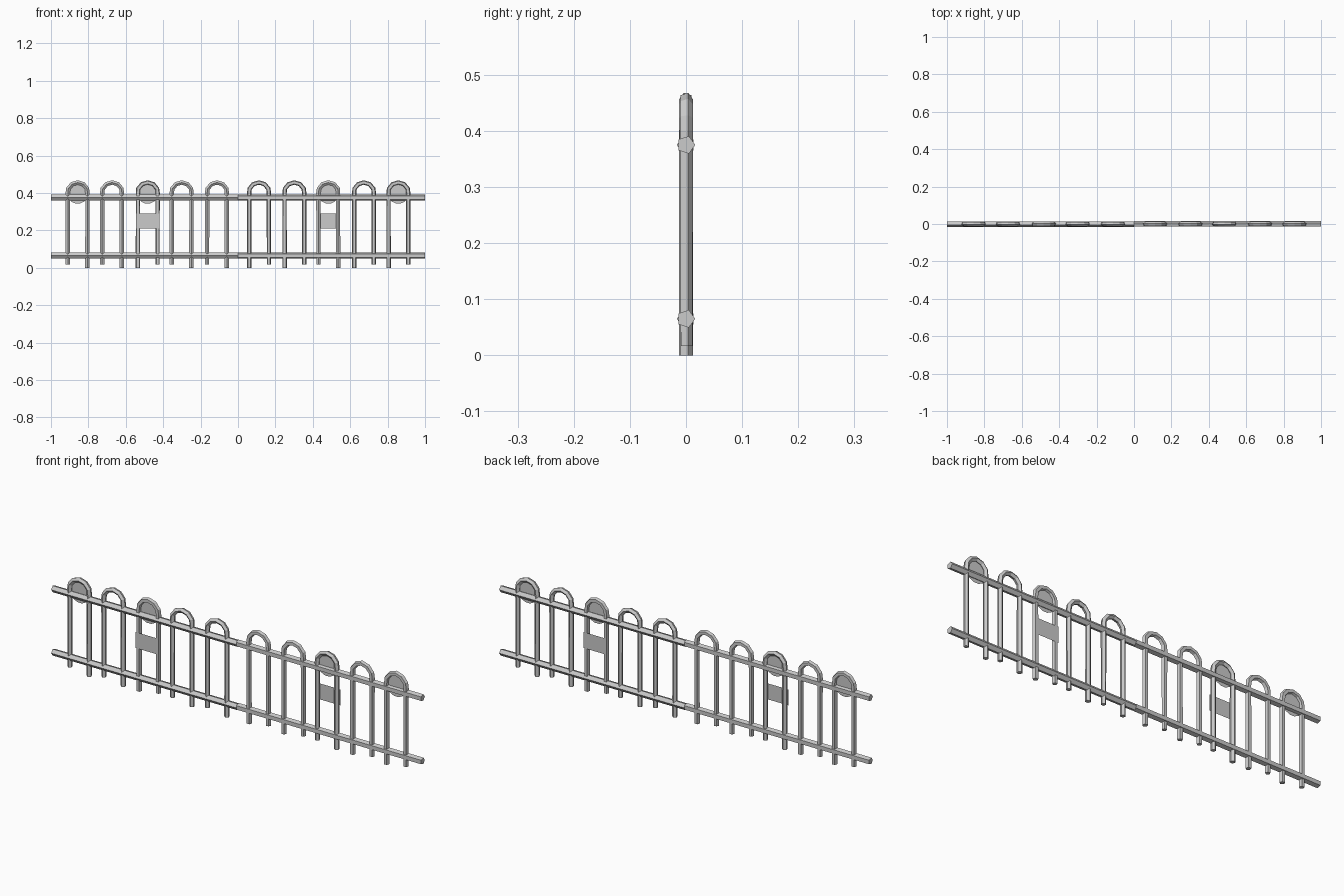
import bpy, bmesh, math
from mathutils import Vector, Matrix

if "Cube" in bpy.data.objects:
    bpy.data.objects.remove(bpy.data.objects["Cube"])

HALF_TURN = Matrix.Rotation(math.pi, 4, 'Z')


def finish(bm, name, matrix):
    bmesh.ops.recalc_face_normals(bm, faces=bm.faces[:])
    bm.transform(matrix)
    me = bpy.data.meshes.new(name)
    bm.to_mesh(me)
    bm.free()
    ob = bpy.data.objects.new(name, me)
    bpy.context.collection.objects.link(ob)
    return ob


def tube(name, path, radii, matrix, phase=math.pi, sides=5):
    """Low-poly tube along a path in the XZ plane."""
    bm = bmesh.new()
    pts = [Vector((x, 0, z)) for x, z in path]
    side = Vector((0, 1, 0))
    rings = []
    for i, p in enumerate(pts):
        d_in = (p - pts[max(i - 1, 0)]).normalized()
        d_out = (pts[min(i + 1, len(pts) - 1)] - p).normalized()
        n = side.cross((d_in + d_out).normalized())
        ring = []
        for k in range(sides):
            a = phase + 2 * math.pi * k / sides
            ring.append(bm.verts.new(p + radii[i] * (side * math.cos(a) + n * math.sin(a))))
        rings.append(ring)
    for r0, r1 in zip(rings, rings[1:]):
        for k in range(sides):
            j = (k + 1) % sides
            bm.faces.new((r0[k], r0[j], r1[j], r1[k]))
    bm.faces.new(rings[0])
    bm.faces.new(rings[-1])
    return finish(bm, name, matrix)


def plate(name, outline, y, matrix):
    """Thin flat sheet facing the front."""
    bm = bmesh.new()
    bm.faces.new([bm.verts.new((x, y, z)) for x, z in outline])
    return finish(bm, name, matrix)


# Hoop centre line: short leg, arch, long leg
hoop_path = [(-.053, .017), (-.053, .40), (-.050, .423), (-.030, .447), (0, .456),
             (.030, .447), (.050, .423), (.052, .40), (.052, 0)]
hoop_radii = [.0115, .0125, .0125, .0125, .0125, .0125, .0125, .012, .0125]
hoops = [(-.857, False), (-.673, False), (-.483, True), (-.301, False), (-.112, False)]
disc = [(.056 * math.cos(i * math.pi / 7), .398 + .056 * math.sin(i * math.pi / 7))
        for i in range(14)]
panel = [(-.063, .211), (.063, .211), (.063, .289), (-.063, .289)]

# The right half is the left half turned around the centre
for half, turn in (("left", Matrix.Identity(4)), ("right", HALF_TURN)):
    # Rails
    for level, z in (("lower", .065), ("upper", .375)):
        tube(f"{level}_rail_{half}", [(-1, z), (0, z)], [.0165, .0165], turn)
    for i, (x, flipped) in enumerate(hoops):
        place = turn @ Matrix.Translation((x, 0, 0))
        spin = place @ HALF_TURN if flipped else place
        tube(f"hoop_{half}_{i + 1}", hoop_path, hoop_radii, spin)
        # Infill discs
        if i in (0, 2):
            plate(f"disc_{half}_{i + 1}", disc, 0, place)
        # Sign panel
        if i == 2:
            plate(f"panel_{half}", panel, -.0135, place)
